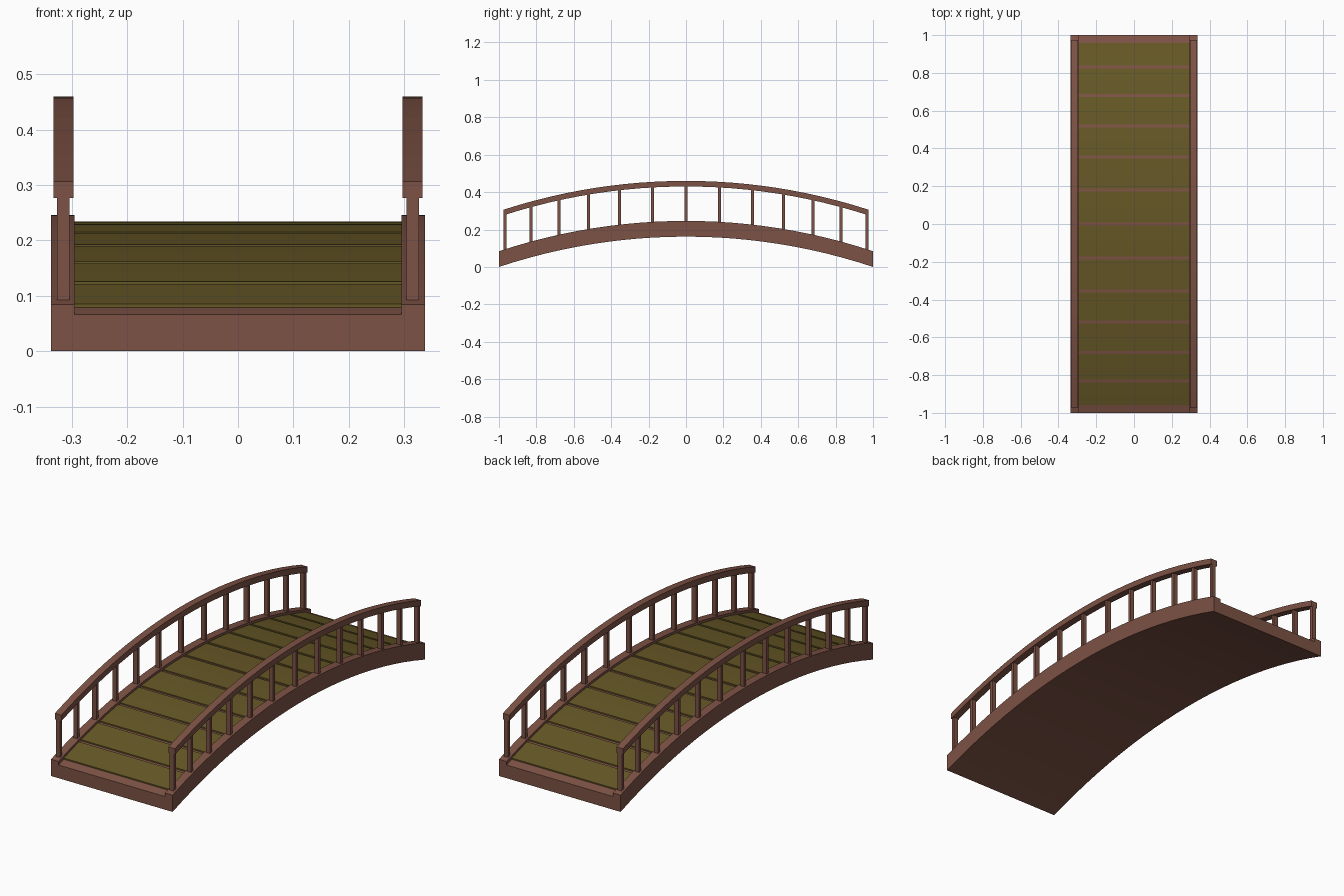
import bpy
import bmesh
import math

if "Cube" in bpy.data.objects:
    bpy.data.objects.remove(bpy.data.objects["Cube"])

RISE = 0.162
RADIUS = (1 + RISE ** 2) / (2 * RISE)


def material(name, rgb):
    mat = bpy.data.materials.new(name)
    mat.use_nodes = True
    mat.diffuse_color = (*rgb, 1)
    mat.node_tree.nodes["Principled BSDF"].inputs["Base Color"].default_value = (*rgb, 1)
    return mat


def drop(y):
    """How far the arch has fallen below its crown at y."""
    return RADIUS - math.sqrt(RADIUS ** 2 - y ** 2)


def sweep(name, profile, y0, y1, steps, mat):
    """Carry an x-z profile (heights at the crown) along the arch."""
    bm = bmesh.new()
    rings = []
    for i in range(steps + 1):
        y = y0 + (y1 - y0) * i / steps
        rings.append([bm.verts.new((x, y, z - drop(y))) for x, z in profile])
    n = len(profile)
    for a, b in zip(rings, rings[1:]):
        for k in range(n):
            bm.faces.new((a[k], a[(k + 1) % n], b[(k + 1) % n], b[k]))
    bm.faces.new(rings[0])
    bm.faces.new(rings[-1])
    bmesh.ops.recalc_face_normals(bm, faces=bm.faces)
    mesh = bpy.data.meshes.new(name)
    bm.to_mesh(mesh)
    bm.free()
    mesh.materials.append(mat)
    obj = bpy.data.objects.new(name, mesh)
    bpy.context.collection.objects.link(obj)
    return obj


def box_profile(x0, x1, z0, z1):
    return [(x0, z0), (x1, z0), (x1, z1), (x0, z1)]


brown = material("reddish brown wood", (0.205, 0.084, 0.058))
olive = material("olive planks", (0.130, 0.095, 0.019))

# Arched body with a raised curb along each side
WIDE, INNER, FLOOR, CURB = 0.337, 0.295, 0.228, 0.246
body = [(-WIDE, RISE), (WIDE, RISE), (WIDE, CURB), (INNER, CURB),
        (INNER, FLOOR), (-INNER, FLOOR), (-INNER, CURB), (-WIDE, CURB)]
sweep("arched_body", body, -1, 1, 24, brown)

# Stations shared by the posts and the gaps between planks
half = [0.18, 0.355, 0.52, 0.68, 0.83, 0.967]
stations = [-y for y in reversed(half)] + [0] + half

# Deck planks
for i, (a, b) in enumerate(zip(stations, stations[1:])):
    sweep(f"plank_{i + 1}", box_profile(-INNER, INNER, FLOOR - 0.01, 0.234),
          a + 0.008, b - 0.008, 2, olive)

# Railings: posts standing on the curbs under a curved handrail
for side, s in (("left", 1), ("right", -1)):
    sweep(f"{side}_handrail", box_profile(s * 0.297, s * 0.333, 0.43, 0.46),
          -0.975, 0.975, 24, brown)
    for i, y in enumerate(stations):
        sweep(f"{side}_post_{i + 1}", box_profile(s * 0.304, s * 0.327, CURB - 0.01, 0.44),
              y - 0.008, y + 0.008, 1, brown)
